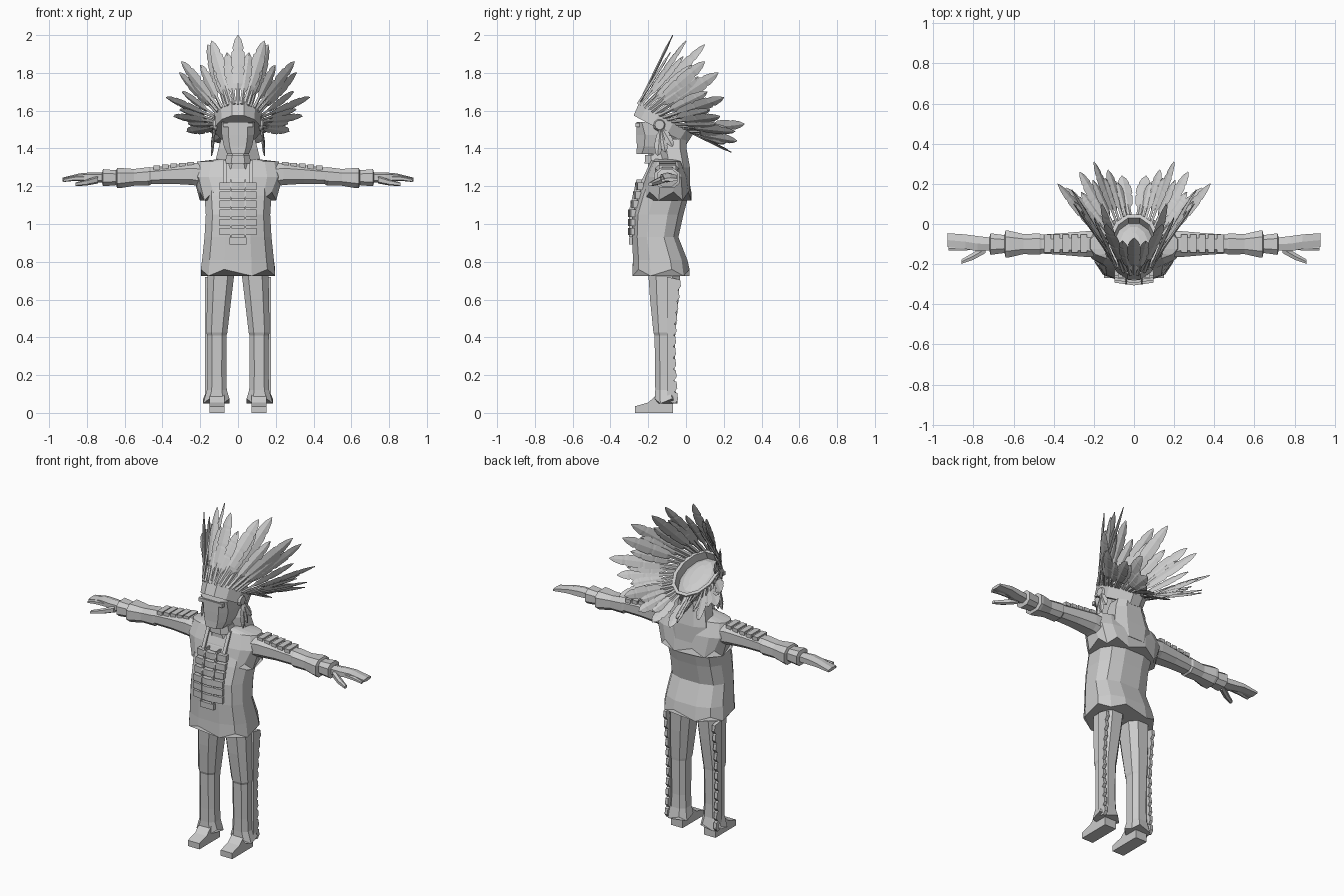
import bpy, bmesh, math
from mathutils import Vector, Matrix

if bpy.data.objects.get("Cube"):
    bpy.data.objects.remove(bpy.data.objects["Cube"])

clay = bpy.data.materials.new("light grey")
clay.use_nodes = True
clay.diffuse_color = (0.6, 0.6, 0.6, 1)
clay.node_tree.nodes["Principled BSDF"].inputs["Base Color"].default_value = (0.6, 0.6, 0.6, 1)


def finish(name, bm, mirror=False):
    bmesh.ops.recalc_face_normals(bm, faces=bm.faces[:])
    me = bpy.data.meshes.new(name)
    bm.to_mesh(me)
    bm.free()
    me.materials.append(clay)
    ob = bpy.data.objects.new(name, me)
    bpy.context.scene.collection.objects.link(ob)
    if mirror:
        ob.modifiers.new("mirror", "MIRROR")
    return ob


def skin(bm, rows):
    """Bridge rows of points into a capped tube."""
    vs = [[bm.verts.new(p) for p in r] for r in rows]
    n = len(vs[0])
    for a, b in zip(vs, vs[1:]):
        for i in range(n):
            j = (i + 1) % n
            bm.faces.new((a[i], a[j], b[j], b[i]))
    bm.faces.new(vs[0])
    bm.faces.new(vs[-1])


def loft(name, rings, n=10, axis="z", power=0.75, mirror=False, jag=0):
    """Rings are (position, half a, half b, centre a, centre b); jag makes a ragged first edge."""
    bm, rows = bmesh.new(), []
    for k, (t, ra, rb, ca, cb) in enumerate(rings):
        row = []
        for i in range(n):
            an = 2 * math.pi * (i + 0.5) / n
            c, s = math.cos(an), math.sin(an)
            a = ca + ra * math.copysign(abs(c) ** power, c)
            b = cb + rb * math.copysign(abs(s) ** power, s)
            tt = t - jag * (i % 2) if k == 0 else t
            row.append((a, b, tt) if axis == "z" else (tt, a, b))
        rows.append(row)
    skin(bm, rows)
    return finish(name, bm, mirror)


def prism(name, pts, lo, hi):
    """Side outline of (y, z) points, given thickness along x and mirrored."""
    bm = bmesh.new()
    skin(bm, [[(x, y, z) for y, z in pts] for x in (lo, hi)])
    return finish(name, bm, True)


def boxes(name, items, mirror=False):
    """Items are (centre, size, turn about z)."""
    bm = bmesh.new()
    for c, s, turn in items:
        m = Matrix.Translation(c) @ Matrix.Rotation(turn, 4, "Z") @ Matrix.Diagonal((*s, 1))
        bmesh.ops.create_cube(bm, size=1, matrix=m)
    return finish(name, bm, mirror)


# Shirt with ragged hem
loft("shirt", [(0.76, .202, .155, 0, -.132), (0.81, .195, .148, 0, -.137), (0.93, .182, .125, 0, -.162),
               (1.05, .175, .138, 0, -.148), (1.15, .182, .137, 0, -.12), (1.24, .185, .115, 0, -.105),
               (1.32, .15, .075, 0, -.1)], n=12, jag=.035)

# Shoulder cape and neck
loft("shoulder_cape", [(1.17, .205, .135, 0, -.105), (1.25, .24, .115, 0, -.1), (1.33, .22, .08, 0, -.1),
                       (1.345, .09, .06, 0, -.11)], n=16, jag=.045)
loft("neck", [(1.29, .075, .075, 0, -.13), (1.34, .06, .065, 0, -.14), (1.42, .055, .06, 0, -.14)], n=8)
loft("choker", [(1.32, .075, .078, 0, -.145), (1.365, .064, .072, 0, -.15)], n=8)

# Legs, boots and fringe
loft("legs", [(.075, .074, .064, .115, -.105), (.12, .056, .056, .112, -.11), (.2, .053, .054, .112, -.112),
              (.41, .054, .058, .112, -.112), (.425, .059, .062, .112, -.114), (.6, .068, .08, .1, -.115),
              (.77, .077, .092, .088, -.115)], n=8, mirror=True, jag=.025)
prism("boots", [(-.27, 0), (-.27, .035), (-.2, .055), (-.15, .1), (-.07, .1), (-.07, 0)], .072, .15)
fringe = [(-.1, .72), (-.1, .06)]
for i in range(11):
    z = .06 + i * .06
    y = -.042 - .018 * math.sin(math.pi * i / 10) + .015 * i / 10
    fringe += [(y - .015, z - .01), (y, z + .01), (y - .004, z + .045)]
prism("leg_fringe", fringe, .155, .174)

# Arms with stepped cuffs
loft("arms", [(.14, .07, .07, -.1, 1.25), (.24, .068, .062, -.1, 1.265), (.35, .058, .052, -.1, 1.262),
              (.46, .05, .046, -.1, 1.255), (.47, .056, .052, -.1, 1.252), (.55, .053, .047, -.1, 1.247),
              (.625, .071, .057, -.1, 1.243), (.64, .071, .057, -.1, 1.243), (.645, .047, .042, -.1, 1.245),
              (.715, .057, .048, -.1, 1.245), (.72, .035, .028, -.1, 1.245)], n=8, axis="x", mirror=True)
loft("hands", [(.7, .034, .026, -.1, 1.245), (.78, .042, .026, -.098, 1.247), (.84, .04, .02, -.088, 1.248),
               (.93, .038, .01, -.08, 1.235)], n=6, axis="x", mirror=True)
loft("index_fingers", [(.8, .016, .015, -.115, 1.242), (.87, .014, .012, -.12, 1.24),
                       (.925, .01, .008, -.122, 1.23)], n=6, axis="x", mirror=True)
loft("thumbs", [(.74, .022, .02, -.125, 1.235), (.8, .02, .016, -.16, 1.22), (.86, .012, .01, -.188, 1.21)],
     n=6, axis="x", mirror=True)
boxes("sleeve_bands", [((.25 + i * .045, -.098, 1.318 - i * .005), (.034, .09, .022), 0) for i in range(5)], True)

# Breastplate: rows of bars wrapped around the chest
bars = []
for i in range(6):
    y = -.284 + max(0, i - 2) * .012
    bars.append(((.047, y, .96 + i * .048), (.1, .03, .039), .14))
boxes("breastplate_bars", bars, True)
prism("breastplate_strips", [(-.302, .93), (-.302, 1.07), (-.262, 1.235), (-.22, 1.235), (-.25, .93)], .034, .042)
boxes("breastplate_pendant", [((0, -.287, .91), (.09, .03, .035), 0)])
prism("breastplate_straps", [(-.24, 1.22), (-.185, 1.335), (-.15, 1.335), (-.2, 1.2)], .06, .08)

# Head and hair
loft("head", [(1.37, .06, .07, 0, -.195), (1.41, .078, .1, 0, -.165), (1.47, .09, .115, 0, -.152),
              (1.54, .093, .07, 0, -.195)], n=8, power=.6)
boxes("brow", [((0, -.257, 1.525), (.16, .02, .022), 0)])
loft("hair", [(1.2, .11, .05, 0, -.025), (1.3, .135, .075, 0, -.05), (1.4, .11, .075, 0, -.068),
              (1.45, .095, .07, 0, -.065)], n=8)

# Headdress frame tilted toward the back, with a recessed cap inside
tilt = math.radians(28)
centre = Vector((0, -.12, 1.53))
back = Vector((0, math.cos(tilt), -math.sin(tilt)))
up = Vector((0, math.sin(tilt), math.cos(tilt)))


def ring_point(an, h=0.0, grow=0.0):
    side = Vector(((.112 + grow) * math.sin(an), 0, 0))
    return centre + side - back * ((.155 + grow) * math.cos(an)) + up * h


bm, rows = bmesh.new(), []
for h, grow in ((-.035, .01), (.045, .017), (.045, -.003), (-.005, -.008), (.015, -.04), (.025, -.08)):
    rows.append([ring_point(2 * math.pi * (i + .5) / 12, h, grow) for i in range(12)])
skin(bm, rows)
finish("headband", bm)


def feather(bm, root, tip, across, width):
    """Diamond-section blade on a quill, with notched edges and a blunt tip."""
    d = tip - root
    across = (across - d.normalized() * across.dot(d.normalized())).normalized()
    facing = d.normalized().cross(across)
    rows = []
    for s, w in ((0, .33), (.23, .33), (.3, .7), (.5, .97), (.53, .75), (.57, 1), (.75, .95), (.78, .72),
                 (.82, .82), (.93, .5), (1, .06)):
        p = root + d * s
        th = .007 if s < .9 else .003
        rows.append([p + across * w * width, p + facing * th, p - across * w * width, p - facing * th])
    skin(bm, rows)


# Feathers fan from the brow around to the back; rear blades stand upright
tips = [Vector(p) for p in ((0, -.07, 2.0), (.14, .0, 1.97), (.16, .1, 1.95), (.3, .1, 1.86), (.31, .17, 1.8),
                            (.38, .2, 1.67), (.34, .18, 1.57), (.27, .26, 1.49), (.2, .31, 1.53),
                            (.13, .27, 1.44), (.06, .24, 1.38))]
step = math.radians(17)


def feather_fan(name, shift, reach, grow, width):
    bm = bmesh.new()
    ends = tips if shift == 0 else [(a + b) / 2 for a, b in zip(tips, tips[1:])]
    for i, end in enumerate(ends):
        for sign in (1, -1):
            if sign < 0 and end.x == 0:
                continue
            an = (i + shift) * step * sign
            turn = max(-1.6, min(1.6, an))
            across = ring_point(turn + .05) - ring_point(turn - .05)
            root = ring_point(an, .03, grow)
            tip = Vector((end.x * sign, end.y, end.z))
            feather(bm, root, root.lerp(tip, reach), across, width)
    finish(name, bm)


feather_fan("long_feathers", 0, 1, .007, .036)
feather_fan("short_feathers", .5, .78, .014, .03)

# Side rosettes with hanging pendants
bm = bmesh.new()
bmesh.ops.create_cone(bm, cap_ends=True, segments=10, radius1=.035, radius2=.025, depth=.02,
                      matrix=Matrix.Translation((.122, -.14, 1.525)) @ Matrix.Rotation(math.pi / 2, 4, "Y"))
finish("rosettes", bm, True)
bm = bmesh.new()
for y, z in ((-.15, 1.36), (-.11, 1.38), (-.07, 1.41)):
    feather(bm, Vector((.122, -.135, 1.52)), Vector((.14, y, z)), Vector((0, 1, 0)), .022)
finish("side_pendants", bm, True)
